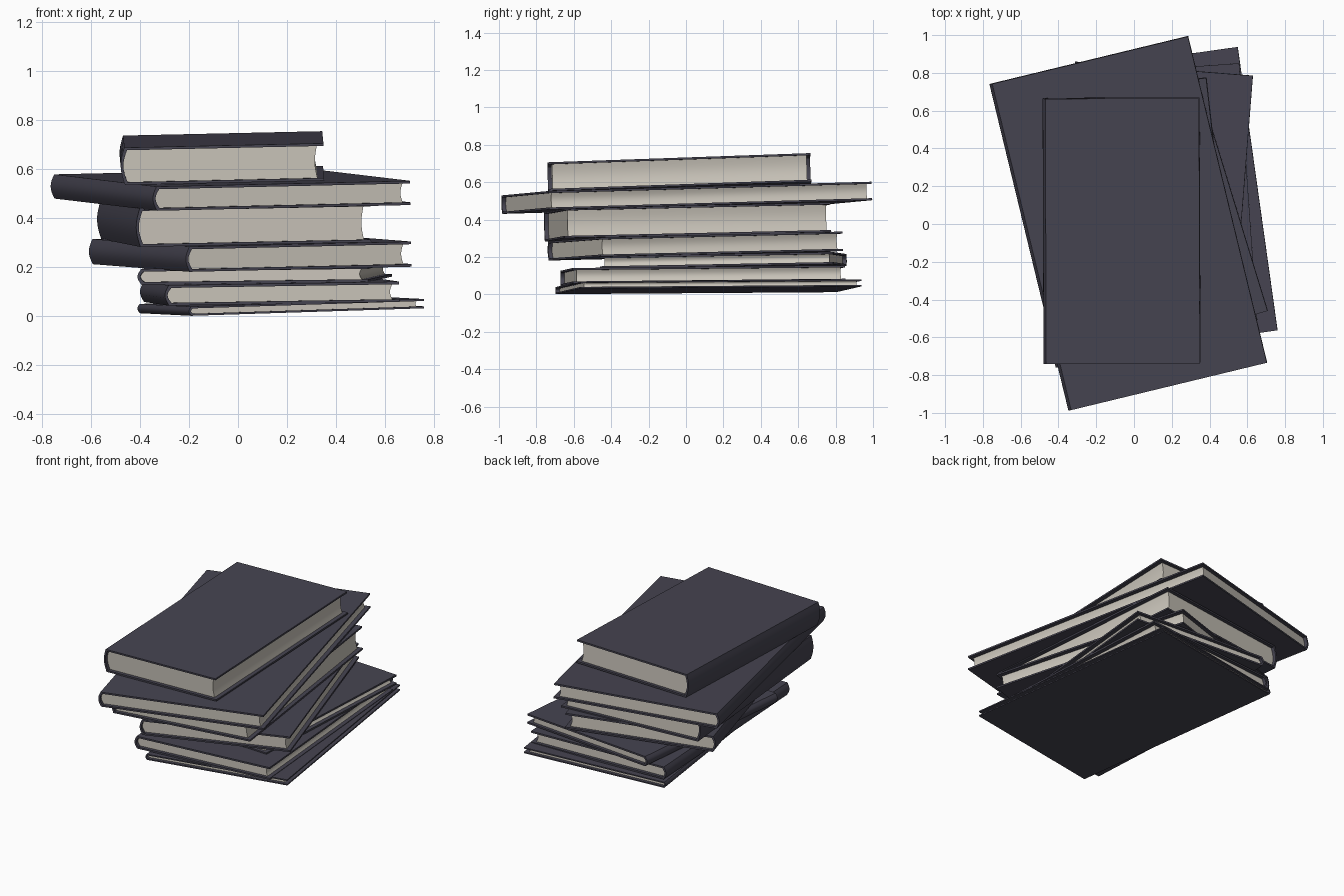
import bpy, bmesh, math
from mathutils import Matrix, Vector

if "Cube" in bpy.data.objects:
    bpy.data.objects.remove(bpy.data.objects["Cube"])


def material(name, rgb):
    m = bpy.data.materials.new(name)
    m.diffuse_color = (*rgb, 1)
    m.use_nodes = True
    m.node_tree.nodes["Principled BSDF"].inputs["Base Color"].default_value = m.diffuse_color
    return m


COVER = material("dark slate cover", (0.061, 0.058, 0.082))
PAPER = material("cream paper", (0.60, 0.565, 0.50))
STEPS = 8        # segments across the curved spine and fore edge
INSET = 0.027    # overhang of the boards past the paper


def finish(bm, name, mat, matrix):
    bmesh.ops.recalc_face_normals(bm, faces=bm.faces)
    bm.transform(matrix)
    me = bpy.data.meshes.new(name)
    bm.to_mesh(me)
    bm.free()
    me.materials.append(mat)
    ob = bpy.data.objects.new(name, me)
    bpy.context.collection.objects.link(ob)
    return ob


def bulge(u, low, high, depth):
    """Shallow curve from low to high, pushed out to -u by depth."""
    return [(u - depth * math.sin(math.pi * i / STEPS),
             low + (high - low) * i / STEPS) for i in range(STEPS + 1)]


def make_cover(name, w, l, t, board, matrix):
    # C-shaped case: two boards joined by a rounded spine
    b = min(0.016, t * 0.25)
    left = -w / 2 + b
    outer = [(w / 2, 0)] + bulge(left, 0, t, b) + [(w / 2, t)]
    inner = [(w / 2, board)] + bulge(left + board, board, t - board, b) + [(w / 2, t - board)]
    bm = bmesh.new()
    rows = [[[bm.verts.new((u, v, z)) for u, z in line] for line in (outer, inner)]
            for v in (-l / 2, l / 2)]
    (fo, fi), (bo, bi) = rows
    for i in range(len(outer) - 1):
        for p, q in ((fo, fi), (bo, bi), (fo, bo), (fi, bi)):
            bm.faces.new((p[i], p[i + 1], q[i + 1], q[i]))
    for i in (0, -1):
        bm.faces.new((fo[i], bo[i], bi[i], fi[i]))
    return finish(bm, name, COVER, matrix)


def make_pages(name, w, l, t, board, matrix):
    # Paper block with rounded back and hollow fore edge
    b = min(0.016, t * 0.25)
    low, high = board * 0.9, t - board * 0.9
    back = bulge(-w / 2 + b + board * 0.9, low, high, b)
    fore = bulge(w / 2 - INSET, low, high, b * 0.6)
    bm = bmesh.new()
    (fb, ff), (bb, bf) = [[[bm.verts.new((u, v, z)) for u, z in line] for line in (back, fore)]
                          for v in (-l / 2 + INSET * 0.8, l / 2 - INSET * 0.8)]
    for i in range(STEPS):
        for p, q in ((fb, ff), (bb, bf), (fb, bb), (ff, bf)):
            bm.faces.new((p[i], p[i + 1], q[i + 1], q[i]))
    for i in (0, -1):
        bm.faces.new((fb[i], bb[i], bf[i], ff[i]))
    return finish(bm, name, PAPER, matrix)


# Stack from the bottom up:
# centre x, y, base z, width, length, thickness, turn, tilt across, tilt along
BOOKS = [
    (0.175, 0.12, 0.022, 0.97, 1.515, 0.038, 8.0, 0.032, 0.007),
    (0.13, 0.09, 0.058, 0.96, 1.46, 0.083, 4.0, 0.016, 0.010),
    (0.11, 0.20, 0.145, 0.945, 1.25, 0.065, -4.5, 0.012, 0.018),
    (0.05, 0.05, 0.207, 0.963, 1.355, 0.103, 17.0, 0.022, 0.023),
    (-0.015, 0.01, 0.308, 0.965, 1.435, 0.158, 6.4, 0.020, 0.022),
    (-0.03, 0.005, 0.467, 1.082, 1.778, 0.099, 13.6, 0.022, 0.028),
    (-0.065, -0.033, 0.569, 0.83, 1.405, 0.153, 0.2, 0.022, 0.035),
]

objects = []
for n, (x, y, z, w, l, t, turn, su, sv) in enumerate(BOOKS, 1):
    c, s = math.cos(math.radians(turn)), math.sin(math.radians(turn))
    side = Vector((c, s, su)).normalized()
    along = Vector((-s, c, sv)).normalized()
    up = side.cross(along).normalized()
    m = Matrix((side, along, up)).transposed().to_4x4()
    m.translation = (x, y, z)
    board = 0.008 if t < 0.05 else 0.011
    objects.append(make_cover(f"book_{n}_cover", w, l, t, board, m))
    objects.append(make_pages(f"book_{n}_pages", w, l, t, board, m))

# Smooth the curved spines, keep board edges crisp
for ob in objects:
    ob.select_set(True)
bpy.context.view_layer.objects.active = objects[0]
bpy.ops.object.shade_smooth_by_angle(angle=math.radians(35))
